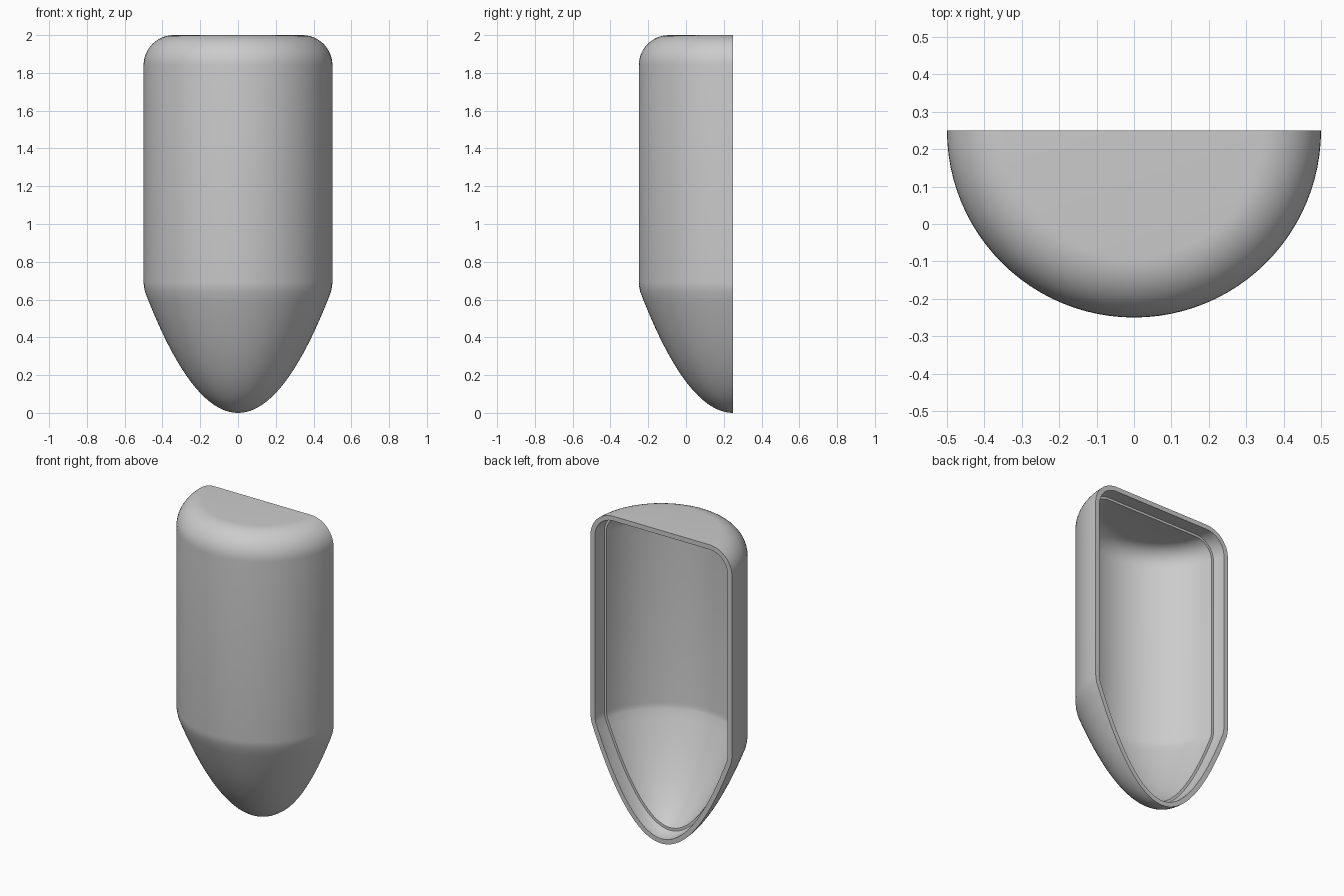
import bpy, bmesh, math
from mathutils import Matrix, Vector

if "Cube" in bpy.data.objects:
    bpy.data.objects.remove(bpy.data.objects["Cube"])

RADIUS, HEIGHT, ROUND = 0.5, 2.0, 0.16
AXIS_Y = 0.25          # the open face lies on the axis plane
LIP, WALL, STEP = 0.03, 0.045, 0.085

grey = bpy.data.materials.new("plain_grey")
grey.use_nodes = True
grey.diffuse_color = (0.6, 0.6, 0.6, 1)
grey.node_tree.nodes["Principled BSDF"].inputs["Base Color"].default_value = (0.6, 0.6, 0.6, 1)


def profile(inset):
    """Half outline from nose tip to top centre, moved inwards by inset."""
    nose_r, nose_z, n = 0.492, 0.64, 24
    pts = []
    # Parabolic nose
    for i in range(n + 1):
        r = nose_r * i / n
        slope = 2 * nose_z * r / nose_r ** 2
        length = math.hypot(slope, 1)
        pts.append((r - inset * slope / length,
                    nose_z * (r / nose_r) ** 2 + inset / length))
    pts[0] = (0, inset)
    # Soft shoulder into the straight wall
    pts.append((RADIUS - 0.002 - inset, nose_z + 0.03))
    pts.append((RADIUS - inset, nose_z + 0.05))
    # Rounded top edge
    for i in range(13):
        a = math.pi / 2 * i / 12
        pts.append((RADIUS - ROUND + (ROUND - inset) * math.cos(a),
                    HEIGHT - ROUND + (ROUND - inset) * math.sin(a)))
    pts.append((0, HEIGHT - inset))
    return pts


def revolve(name, inset, cut_y=None, keep_front=True):
    """Closed solid of revolution, optionally cut flat at a y plane."""
    bm = bmesh.new()
    verts = [bm.verts.new((r, 0, z)) for r, z in profile(inset)]
    edges = [bm.edges.new(pair) for pair in zip(verts, verts[1:])]
    bmesh.ops.spin(bm, geom=verts + edges, cent=(0, 0, 0), axis=(0, 0, 1),
                   angle=math.tau, steps=96)
    bmesh.ops.remove_doubles(bm, verts=bm.verts, dist=1e-5)
    if cut_y is not None:
        bmesh.ops.bisect_plane(bm, geom=bm.verts[:] + bm.edges[:] + bm.faces[:],
                               dist=1e-5, plane_co=(0, cut_y, 0), plane_no=(0, 1, 0),
                               clear_outer=keep_front, clear_inner=not keep_front)
        rim = [e for e in bm.edges if e.is_boundary]
        bmesh.ops.contextual_create(bm, geom=rim)
    bmesh.ops.recalc_face_normals(bm, faces=bm.faces)
    bmesh.ops.translate(bm, verts=bm.verts, vec=(0, AXIS_Y, 0))
    mesh = bpy.data.meshes.new(name)
    bm.to_mesh(mesh)
    bm.free()
    mesh.materials.append(grey)
    obj = bpy.data.objects.new(name, mesh)
    bpy.context.collection.objects.link(obj)
    return obj


# Half body, hollowed by the main cavity and a wider stepped lip
shell = revolve("half_shell", 0, 0)
cutters = [revolve("lip_cutter", LIP, -STEP, False), revolve("cavity_cutter", WALL)]
bpy.context.view_layer.objects.active = shell
shell.select_set(True)
for cutter in cutters:
    cutter.hide_render = True
    cut = shell.modifiers.new(cutter.name, "BOOLEAN")
    cut.operation, cut.solver, cut.object = "DIFFERENCE", "EXACT", cutter
    bpy.ops.object.modifier_apply(modifier=cut.name)
for cutter in cutters:
    bpy.data.objects.remove(cutter)

bpy.ops.object.shade_smooth_by_angle(angle=math.radians(30))
